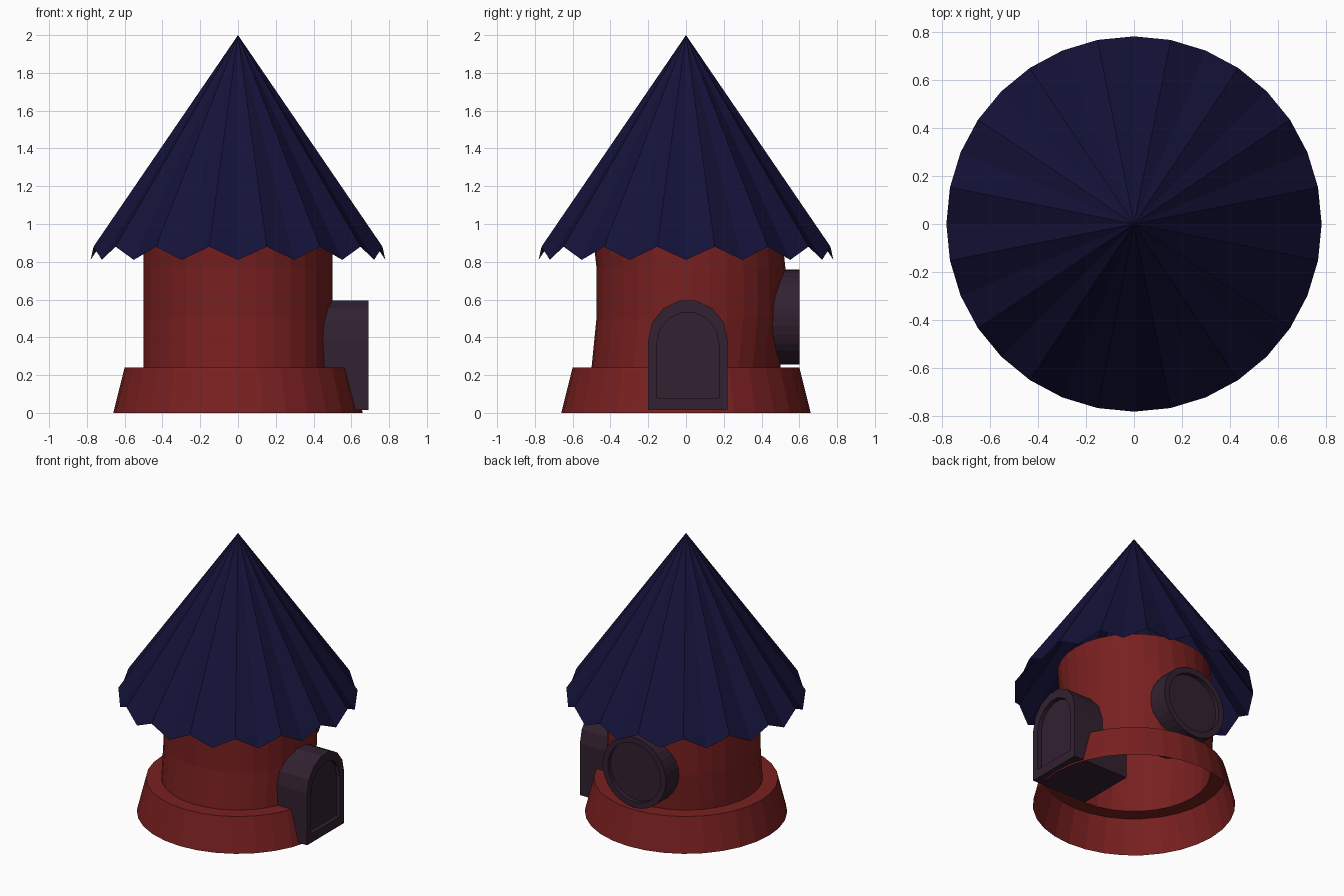
import bpy, bmesh, math
from mathutils import Vector

if "Cube" in bpy.data.objects:
    bpy.data.objects.remove(bpy.data.objects["Cube"])


def material(name, rgb):
    m = bpy.data.materials.new(name)
    m.diffuse_color = (*rgb, 1)
    m.use_nodes = True
    m.node_tree.nodes["Principled BSDF"].inputs["Base Color"].default_value = m.diffuse_color
    return m


RED = material("red_wall", (0.19, 0.014, 0.014))
NAVY = material("navy_roof", (0.007, 0.006, 0.04))
PLUM = material("plum_wood", (0.032, 0.015, 0.03))


def loft(name, rings, mat, cap_start=False, cap_end=False):
    """Skin a list of closed rings; a one-point ring makes a fan."""
    bm = bmesh.new()
    vr = [[bm.verts.new(p) for p in ring] for ring in rings]
    for a, b in zip(vr, vr[1:]):
        n = max(len(a), len(b))
        for i in range(n):
            j = (i + 1) % n
            if len(b) == 1:
                bm.faces.new((a[i], a[j], b[0]))
            else:
                bm.faces.new((a[i], a[j], b[j], b[i]))
    if cap_start:
        bm.faces.new(vr[0][::-1])
    if cap_end:
        bm.faces.new(vr[-1])
    bmesh.ops.recalc_face_normals(bm, faces=bm.faces)
    me = bpy.data.meshes.new(name)
    bm.to_mesh(me)
    bm.free()
    me.materials.append(mat)
    ob = bpy.data.objects.new(name, me)
    bpy.context.collection.objects.link(ob)
    return ob


def circle(r, z, cy=0.0, n=32):
    return [(r * math.cos(2 * math.pi * i / n), cy + r * math.sin(2 * math.pi * i / n), z)
            for i in range(n)]


def framed_block(name, outline, place, back, front, scale, recess):
    """Extrude an outline and sink an inset panel into its front."""
    mid = Vector(((min(p[0] for p in outline) + max(p[0] for p in outline)) / 2,
                  (min(p[1] for p in outline) + max(p[1] for p in outline)) / 2))
    inner = [mid + (Vector(p) - mid) * scale for p in outline]
    steps = [(outline, back), (outline, front), (inner, front), (inner, front - recess)]
    rings = [[place(p[0], p[1], d) for p in pts] for pts, d in steps]
    return loft(name, rings, PLUM, True, True)


# Tower: flared open base, ledge and slightly bowed wall
loft("tower_wall", [circle(0.66, 0), circle(0.60, 0.24), circle(0.50, 0.24),
                    circle(0.50, 0.50, 0.026), circle(0.50, 0.77, 0.026),
                    circle(0.50, 1.0)], RED)

# Pleated cone roof with zigzag eaves
eaves = [(x, y, 0.81 if i % 2 == 0 else 0.88)
         for i, (x, y, _) in enumerate(circle(0.78, 0))]
loft("roof", [eaves, [(0, 0, 2.0)]], NAVY)

# Arched door on the right side
arch = [(0.01 + 0.21 * math.cos(math.pi * i / 7), 0.387 + 0.212 * math.sin(math.pi * i / 7))
        for i in range(8)]
framed_block("door", [(0.22, 0.015)] + arch + [(-0.20, 0.015)],
             lambda u, v, d: (d, u, v), 0.25, 0.69, 0.78, 0.03)

# Round window at the back
disc = [(x - 0.008, y + 0.508) for x, y, _ in circle(0.252, 0)]
framed_block("round_window", disc, lambda u, v, d: (u, d, v), 0.25, 0.60, 0.83, 0.03)
